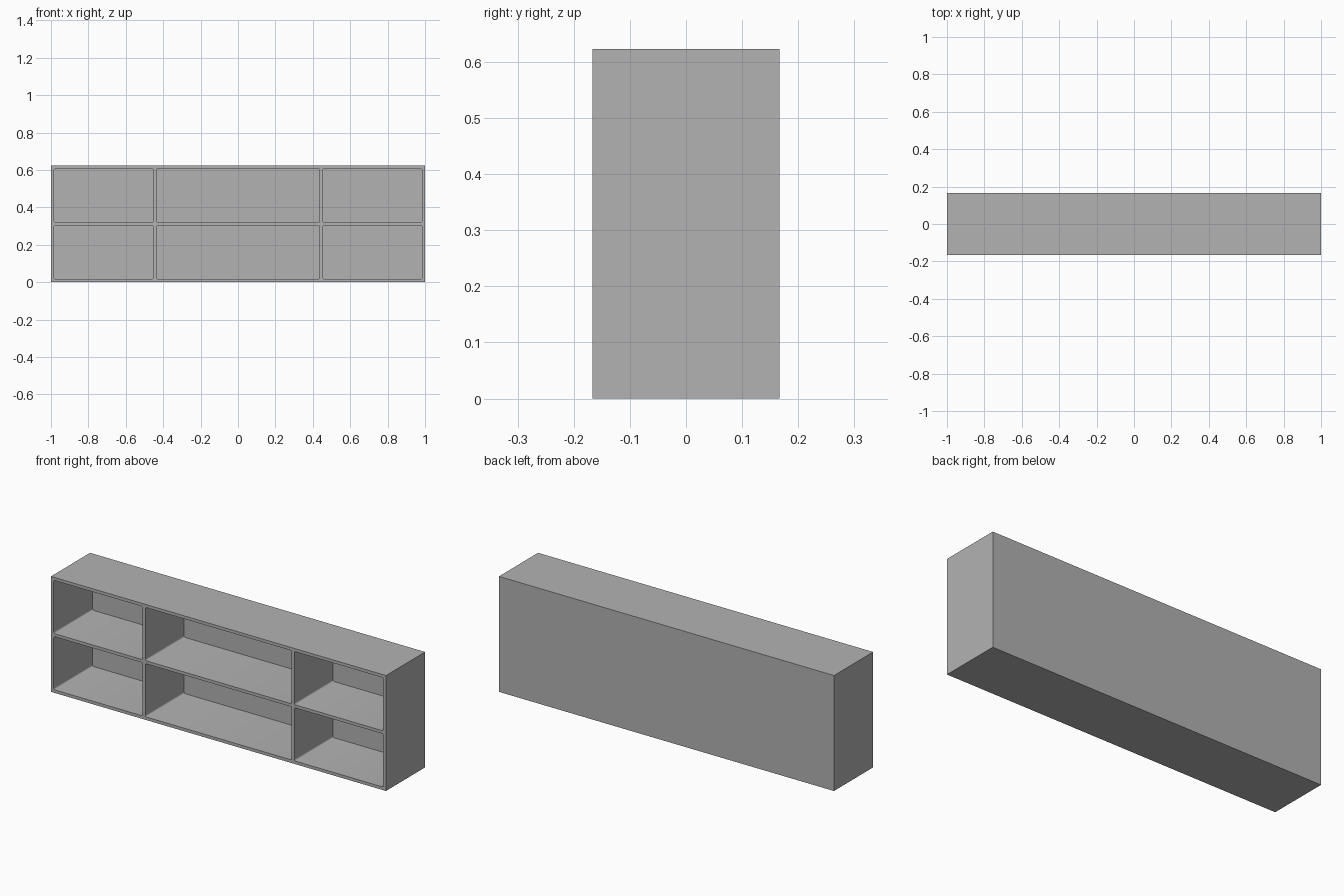
import bpy
import bmesh
from mathutils import Matrix, Vector

WIDTH, DEPTH, HEIGHT = 2.0, 0.333, 0.623
BOARD = 0.0165        # thickness of outer boards, dividers and shelf
BACK = 0.003          # thickness of the back panel
DIVIDER_X = 0.445     # centre of each upright divider
RADIUS = 0.008        # rounding of the compartment corners

if "Cube" in bpy.data.objects:
    bpy.data.objects.remove(bpy.data.objects["Cube"], do_unlink=True)

grey = bpy.data.materials.new("plain_grey")
grey.use_nodes = True
colour = (0.448, 0.448, 0.448, 1)
grey.diffuse_color = colour
grey.node_tree.nodes["Principled BSDF"].inputs["Base Color"].default_value = colour


def add_box(bm, low, high):
    """Add a box between two corners and return its vertices."""
    low, high = Vector(low), Vector(high)
    matrix = Matrix.Translation((low + high) / 2) @ Matrix.Diagonal((*(high - low), 1))
    return bmesh.ops.create_cube(bm, size=1, matrix=matrix)["verts"]


def make_object(name, bm):
    mesh = bpy.data.meshes.new(name)
    bm.to_mesh(mesh)
    bm.free()
    mesh.materials.append(grey)
    obj = bpy.data.objects.new(name, mesh)
    bpy.context.collection.objects.link(obj)
    return obj


# Outer body
bm = bmesh.new()
add_box(bm, (-WIDTH / 2, -DEPTH / 2, 0), (WIDTH / 2, DEPTH / 2, HEIGHT))
shelf_unit = make_object("shelf_unit", bm)

# Rounded compartments: three columns, two rows
half = BOARD / 2
uprights = [-WIDTH / 2 + half, -DIVIDER_X, DIVIDER_X, WIDTH / 2 - half]
levels = [half, HEIGHT / 2, HEIGHT - half]
bm = bmesh.new()
depth_edges = set()
for x0, x1 in zip(uprights, uprights[1:]):
    for z0, z1 in zip(levels, levels[1:]):
        verts = add_box(bm, (x0 + half, -DEPTH, z0 + half),
                        (x1 - half, DEPTH / 2 - BACK, z1 - half))
        for edge in {e for v in verts for e in v.link_edges}:
            if abs(edge.verts[0].co.y - edge.verts[1].co.y) > RADIUS:
                depth_edges.add(edge)
bmesh.ops.bevel(bm, geom=list(depth_edges), offset=RADIUS, segments=4,
                profile=0.5, affect='EDGES')
cutter = make_object("compartment_cutter", bm)
cutter.hide_render = True

# Hollow out the body and remove the helper
cut = shelf_unit.modifiers.new("compartments", 'BOOLEAN')
cut.operation = 'DIFFERENCE'
cut.solver = 'EXACT'
cut.object = cutter
bpy.ops.object.select_all(action='DESELECT')
shelf_unit.select_set(True)
bpy.context.view_layer.objects.active = shelf_unit
bpy.ops.object.modifier_apply(modifier=cut.name)
bpy.data.objects.remove(cutter, do_unlink=True)
bpy.ops.object.shade_smooth_by_angle()
